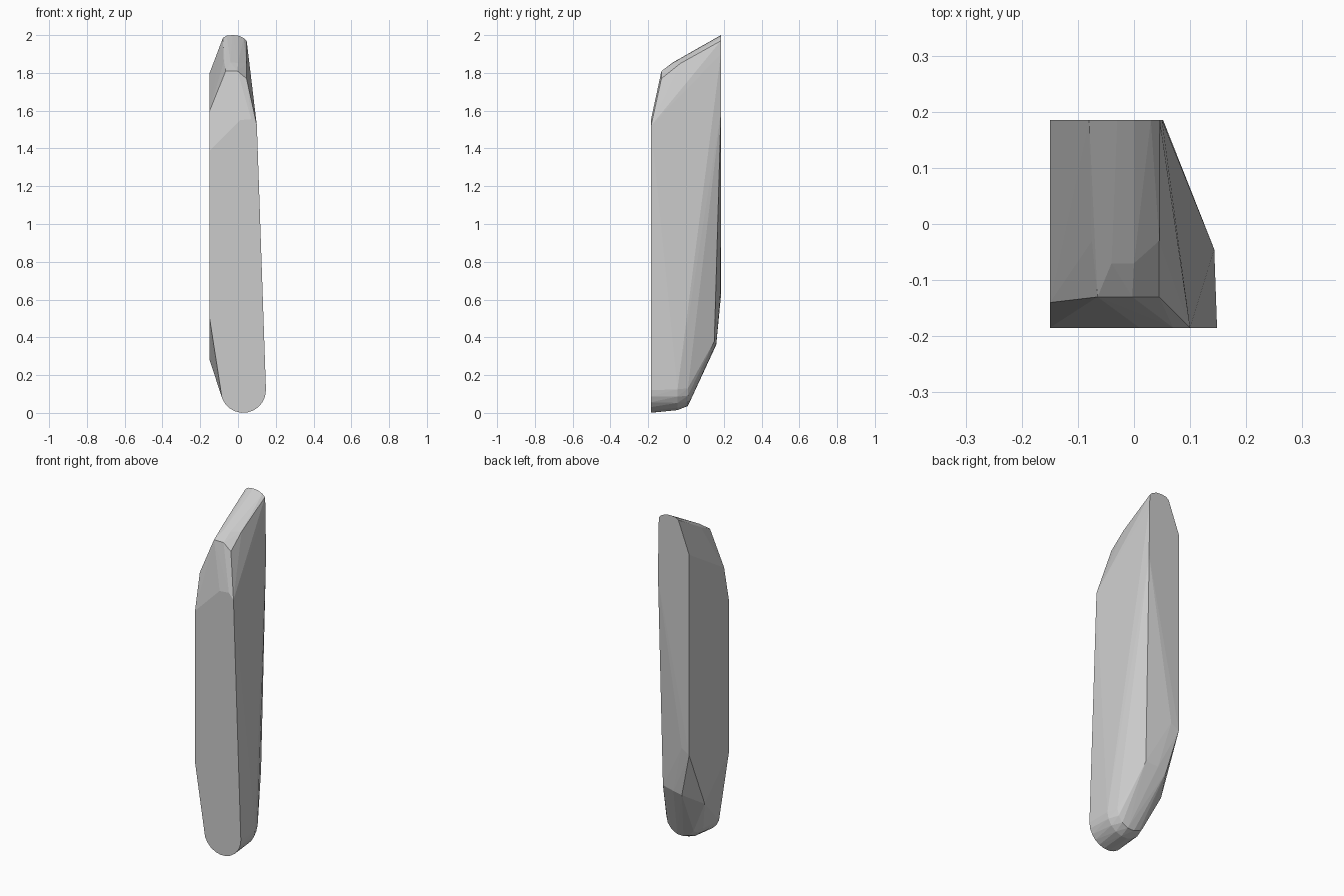
import bpy, bmesh, math

if "Cube" in bpy.data.objects:
    bpy.data.objects.remove(bpy.data.objects["Cube"])

grey = bpy.data.materials.new("light_grey")
grey.diffuse_color = (0.6, 0.6, 0.6, 1)
grey.use_nodes = True
grey.node_tree.nodes["Principled BSDF"].inputs["Base Color"].default_value = grey.diffuse_color


def arc(cx, cz, rx, rz, y, start, end, n):
    """Points along an elliptical arc in an upright slice at depth y."""
    pts = []
    for i in range(n + 1):
        a = math.radians(start + (end - start) * i / n)
        pts.append((cx + rx * math.cos(a), y, cz + rz * math.sin(a)))
    return pts


points = []
# flat front: long sides, cut top, rounded foot
points += [(-0.15, -0.185, z) for z in (1.39, 0.5)]
points += [(0.10, -0.185, 1.52), (0.07, -0.185, 1.555), (0.01, -0.185, 1.55)]
points += arc(0.028, 0.12, 0.12, 0.12, -0.185, 200, 360, 10)
# foot rounding towards the back
points += arc(0.028, 0.125, 0.115, 0.112, -0.045, 200, 360, 8)
points += arc(0.026, 0.13, 0.095, 0.095, 0.01, 210, 360, 6)
# tapered lower back
points += [(0.045, 0.15, 0.38), (-0.03, 0.16, 0.37), (-0.085, 0.16, 0.36),
           (-0.15, 0.04, 0.28), (-0.15, 0.185, 0.62), (-0.10, 0.183, 0.65)]
# flat back with rounded top
points += [(-0.15, 0.185, 1.8), (0.052, 0.185, 1.6), (0.05, 0.185, 1.9)]
points += [(-0.08, 0.185, 1.985), (-0.06, 0.185, 1.997), (-0.03, 0.185, 2.0),
           (0.0, 0.185, 1.998), (0.03, 0.185, 1.985), (0.046, 0.185, 1.97)]
# sloping crown and brow
points += [(-0.15, -0.14, 1.6), (-0.065, -0.13, 1.81), (-0.003, -0.13, 1.81),
           (0.045, -0.13, 1.77), (-0.04, -0.07, 1.855), (0.0, -0.07, 1.853),
           (0.045, -0.03, 1.85), (-0.075, -0.03, 1.86)]

# wrap the slices in one faceted shell
bm = bmesh.new()
for p in points:
    bm.verts.new(p)
hull = bmesh.ops.convex_hull(bm, input=bm.verts)
loose = [v for v in bm.verts if not v.link_faces]
bmesh.ops.delete(bm, geom=loose, context='VERTS')
bmesh.ops.dissolve_limit(bm, angle_limit=math.radians(0.5),
                         verts=bm.verts, edges=bm.edges)
bmesh.ops.recalc_face_normals(bm, faces=bm.faces)
mesh = bpy.data.meshes.new("faceted_shell")
bm.to_mesh(mesh)
bm.free()
mesh.materials.append(grey)
shell = bpy.data.objects.new("faceted_shell", mesh)
bpy.context.collection.objects.link(shell)
